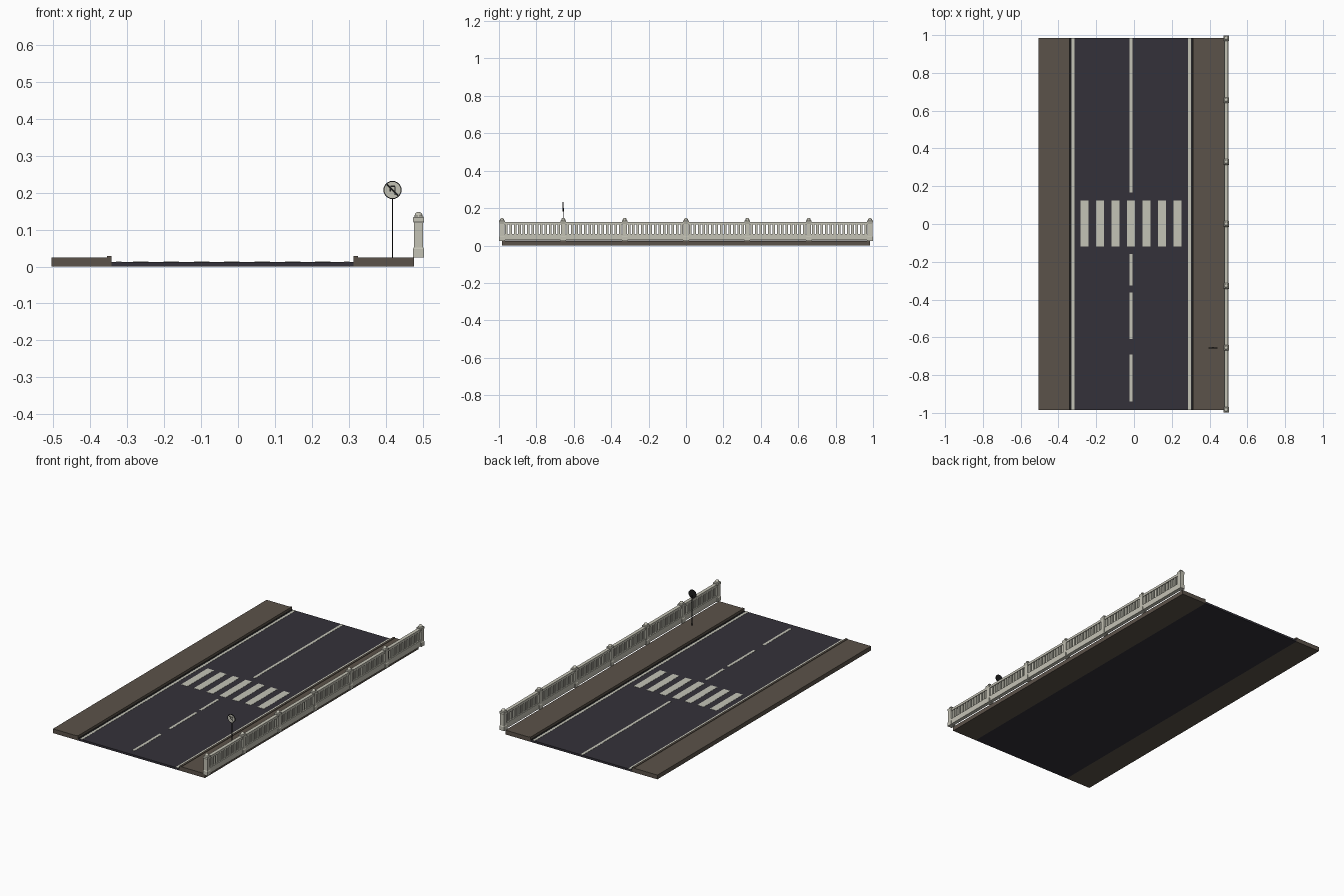
import bpy
import math
from mathutils import Vector

if "Cube" in bpy.data.objects:
    bpy.data.objects.remove(bpy.data.objects["Cube"], do_unlink=True)


def material(name, r, g, b):
    m = bpy.data.materials.new(name)
    m.use_nodes = True
    m.diffuse_color = (r, g, b, 1)
    bsdf = m.node_tree.nodes["Principled BSDF"]
    bsdf.inputs["Base Color"].default_value = (r, g, b, 1)
    bsdf.inputs["Roughness"].default_value = 0.9
    return m


asphalt = material("asphalt", 0.034, 0.031, 0.041)
paving = material("brown_paving", 0.105, 0.085, 0.067)
paint = material("white_paint", 0.55, 0.55, 0.47)
stone = material("pale_stone", 0.55, 0.54, 0.46)
black = material("black_metal", 0.012, 0.012, 0.012)


def mesh_object(name, verts, faces, mat):
    me = bpy.data.meshes.new(name)
    me.from_pydata(verts, [], faces)
    me.materials.append(mat)
    ob = bpy.data.objects.new(name, me)
    bpy.context.collection.objects.link(ob)
    return ob


def boxes(name, spans, mat):
    """One object from boxes given as ((x0, x1), (y0, y1), (z0, z1))."""
    verts, faces = [], []
    for xs, ys, zs in spans:
        n = len(verts)
        verts += [(x, y, z) for x in xs for y in ys for z in zs]
        for f in ((0, 1, 3, 2), (4, 6, 7, 5), (0, 4, 5, 1),
                  (2, 3, 7, 6), (0, 2, 6, 4), (1, 5, 7, 3)):
            faces.append([n + i for i in f])
    return mesh_object(name, verts, faces, mat)


def lathe(name, profile, sides, mat, turn=0.0):
    """Spin (radius, height) points round z, closed by flat ends."""
    verts, faces = [], []
    for r, z in profile:
        for i in range(sides):
            a = turn + math.tau * i / sides
            verts.append((r * math.cos(a), r * math.sin(a), z))
    for k in range(len(profile) - 1):
        for i in range(sides):
            a, b = k * sides + i, k * sides + (i + 1) % sides
            faces.append((a, b, b + sides, a + sides))
    faces.append(list(range(sides))[::-1])
    faces.append([len(verts) - sides + i for i in range(sides)])
    return mesh_object(name, verts, faces, mat)


# Road bed and pavements
END = 0.984
MID = -0.0145          # road centre line
HALF = 0.3275          # half the road width
ROAD_Z, WALK_Z = 0.012, 0.025
along = (-END, END)
boxes("road", [((MID - HALF, MID + HALF), along, (0, ROAD_Z))], asphalt)
for side, label in ((-1, "right"), (1, "left")):
    def across(a, b):
        return sorted((MID + side * a, MID + side * b))
    boxes(label + "_pavement", [(across(HALF + 0.012, 0.49), along, (0, WALK_Z))], paving)
    boxes(label + "_kerb", [(across(HALF, HALF + 0.012), along, (0, 0.028))], paving)
    boxes(label + "_gutter", [(across(HALF - 0.009, HALF), along, (ROAD_Z, ROAD_Z + 0.0008))], black)
    boxes(label + "_edge_line", [(across(0.301, 0.316), along, (ROAD_Z, ROAD_Z + 0.001))], paint)

# Painted centre line and crossing
LINE_Z = (ROAD_Z, ROAD_Z + 0.001)
dashes = ((0.167, END), (-0.325, -0.16), (-0.61, -0.362), (-0.94, -0.69))
boxes("centre_line", [((MID - 0.0085, MID + 0.0065), d, LINE_Z) for d in dashes], paint)
stripes = [MID - 0.002 + 0.082 * i for i in range(-3, 4)]
boxes("crossing_stripes", [((x - 0.021, x + 0.021), (-0.12, 0.124), LINE_Z) for x in stripes], paint)

# Balustrade posts: square shaft with plinth and cap, round finial
FENCE_X, PITCH = 0.4885, 0.328
S = math.sqrt(2)
shaft = [(0.0150, 0.025), (0.0150, 0.048), (0.0125, 0.052), (0.0125, 0.118),
         (0.0150, 0.123), (0.0150, 0.132), (0.0115, 0.136)]
finial = [(0.0105, 0.134), (0.0105, 0.139), (0.0085, 0.144), (0.004, 0.147)]
post = lathe("post", [(r * S, z) for r, z in shaft], 4, stone, math.pi / 4)
knob = lathe("post_finial", finial, 16, stone)
for ob in (post, knob):
    for i in range(-3, 4):
        o = ob if i == -3 else ob.copy()
        if o is not ob:
            bpy.context.collection.objects.link(o)
        o.location = (FENCE_X, i * PITCH, 0)

# Balustrade panels: rails and balusters between each pair of posts
rails, bars = [], []
COUNT = 13
for i in range(-3, 3):
    y0, y1 = i * PITCH + 0.012, (i + 1) * PITCH - 0.012
    rails.append(((FENCE_X - 0.011, FENCE_X + 0.011), (y0, y1), (0.029, 0.062)))
    rails.append(((FENCE_X - 0.010, FENCE_X + 0.010), (y0, y1), (0.113, 0.127)))
    step = (y1 - y0) / COUNT
    for k in range(COUNT):
        y = y0 + (k + 0.5) * step
        bars.append(((FENCE_X - 0.006, FENCE_X + 0.006), (y - 0.0068, y + 0.0068), (0.061, 0.114)))
boxes("fence_rails", rails, stone)
boxes("fence_balusters", bars, stone)

# Road sign: pole, dark disc, pale face with a barred bent arrow
SX, SY, SZ, R = 0.418, -0.655, 0.207, 0.0245
pole = lathe("sign_pole", [(0.002, 0.025), (0.002, 0.2)], 8, black)
pole.location = (SX, SY + 0.002, 0)
disc = lathe("sign_disc", [(R, 0), (R, 0.004)], 24, black)
face = lathe("sign_face", [(R * 0.9, 0.004), (R * 0.9, 0.0048)], 24, stone)
for ob in (disc, face):
    ob.rotation_euler = (math.pi / 2, 0, 0)
    ob.location = (SX, SY, SZ)


def bar(name, a, b, width):
    """Thin plate on the sign face from a to b, in sign coordinates."""
    a, b = Vector(a), Vector(b)
    h = (b - a).length / 2
    ob = boxes(name, [((-h, h), (-0.0004, 0.0004), (-width / 2, width / 2))], black)
    c = (a + b) / 2
    ob.location = (SX + c.x, SY - 0.005, SZ + c.y)
    ob.rotation_euler = (0, -math.atan2(b.y - a.y, b.x - a.x), 0)


bar("sign_slash", (-0.015, 0.015), (0.015, -0.015), 0.004)
arrow = [(0.007, -0.013), (0.007, 0.010), (-0.006, 0.010), (-0.006, -0.004)]
for a, b in zip(arrow, arrow[1:]):
    bar("sign_arrow_stroke", a, b, 0.003)

# Rounded parts shade smoothly, hard edges stay sharp
bpy.ops.object.select_all(action="DESELECT")
for ob in (pole, disc, face, knob):
    ob.select_set(True)
bpy.context.view_layer.objects.active = knob
bpy.ops.object.shade_smooth_by_angle(angle=math.radians(35))
